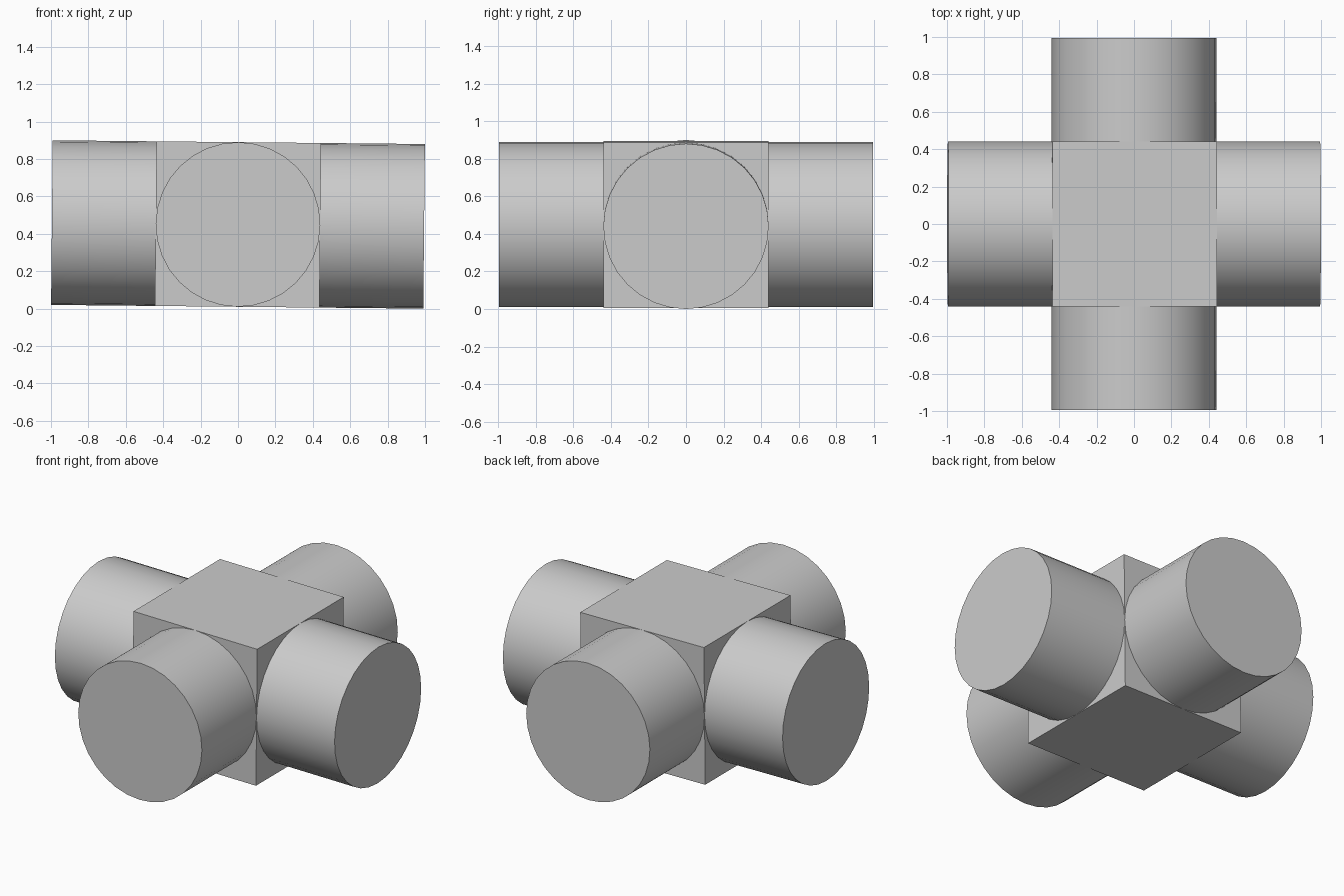
import bpy
from math import pi
from mathutils import Matrix

cube = bpy.data.objects.get("Cube")
if cube:
    bpy.data.objects.remove(cube, do_unlink=True)

RADIUS = 0.44
CENTRE = 0.455 - 0.01
TILT = 0.01   # slight lean of the whole joint, right arm higher

grey = bpy.data.materials.new("plain grey")
grey.use_nodes = True
colour = (0.6, 0.6, 0.6, 1)
grey.diffuse_color = colour
grey.node_tree.nodes["Principled BSDF"].inputs["Base Color"].default_value = colour

lean = Matrix.Translation((0, 0, CENTRE + 0.005)) @ Matrix.Rotation(TILT, 4, 'Y')


def finish(name, local):
    ob = bpy.context.object
    ob.name = name
    ob.data.materials.append(grey)
    ob.matrix_world = lean @ local
    return ob


# Central block
bpy.ops.mesh.primitive_cube_add(size=2 * RADIUS)
finish("centre_block", Matrix.Identity(4))

# Four round arms, each running from a block face outwards
arm_length = 0.995 - RADIUS
for i, name in enumerate(("left_arm", "back_arm", "right_arm", "front_arm")):
    bpy.ops.mesh.primitive_cylinder_add(vertices=32, radius=RADIUS, depth=arm_length)
    bpy.ops.object.shade_smooth_by_angle(angle=pi / 6)
    place = (Matrix.Rotation(i * pi / 2, 4, 'Z')
             @ Matrix.Translation((RADIUS + arm_length / 2, 0, 0))
             @ Matrix.Rotation(pi / 2, 4, 'Y'))
    finish(name, place)
